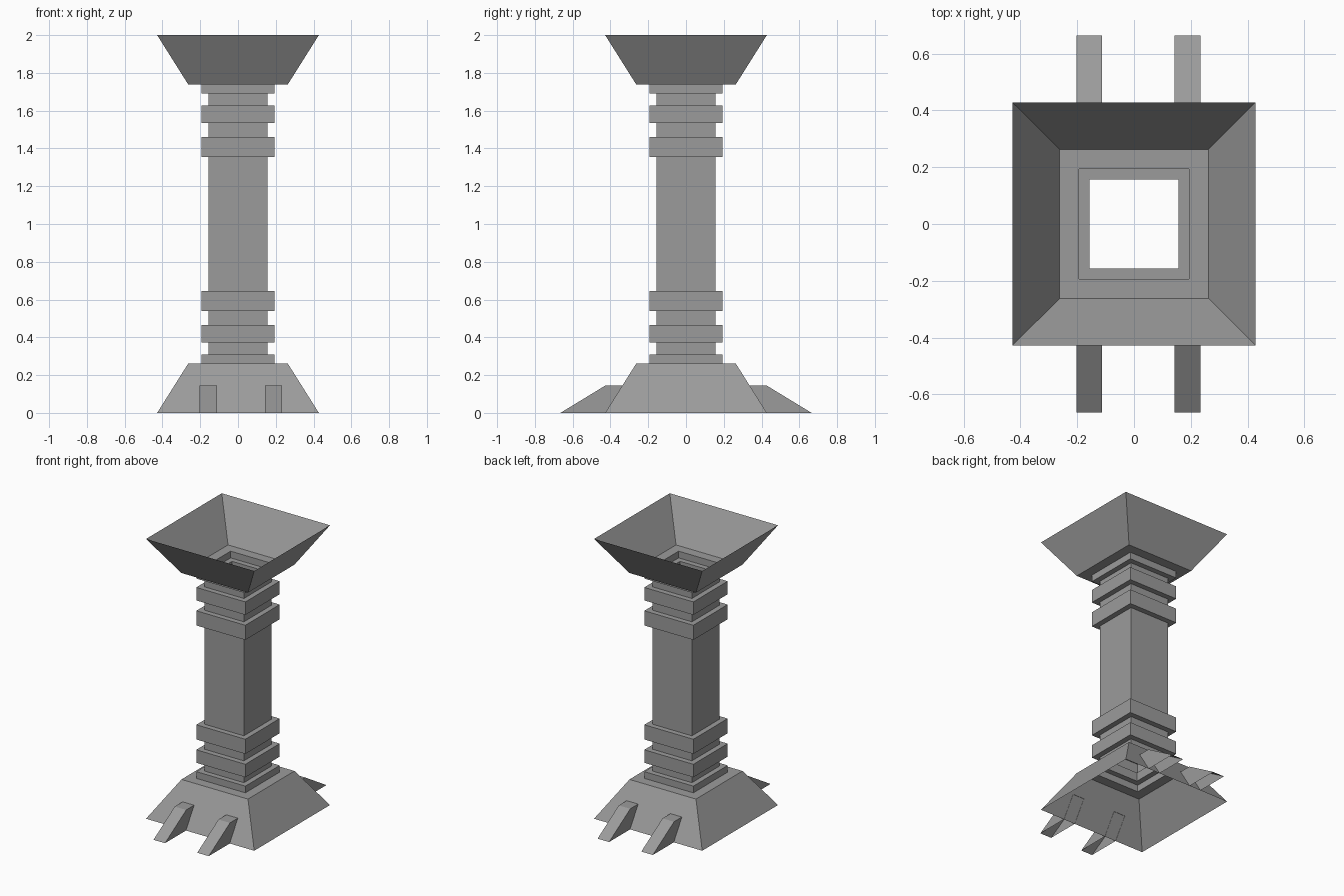
import bpy

if "Cube" in bpy.data.objects:
    bpy.data.objects.remove(bpy.data.objects["Cube"])

# Dark grey finish
stone = bpy.data.materials.new("dark_grey")
stone.diffuse_color = (0.33, 0.33, 0.33, 1)
stone.use_nodes = True
stone.node_tree.nodes["Principled BSDF"].inputs["Base Color"].default_value = stone.diffuse_color

def make(name, verts, faces):
    mesh = bpy.data.meshes.new(name)
    mesh.from_pydata(verts, [], faces)
    mesh.update()
    mesh.materials.append(stone)
    ob = bpy.data.objects.new(name, mesh)
    bpy.context.collection.objects.link(ob)
    return ob

def square_shell(name, profile):
    """Open square tube following (half width, height) pairs from bottom to top."""
    corners = [(-1, -1), (1, -1), (1, 1), (-1, 1)]
    verts = [(sx * r, sy * r, z) for r, z in profile for sx, sy in corners]
    faces = []
    for i in range(len(profile) - 1):
        for k in range(4):
            a, b = i * 4 + k, i * 4 + (k + 1) % 4
            faces.append((a, b, b + 4, a + 4))
    return make(name, verts, faces)

# Hollow pedestal: flared foot, neck, two bands, then the same upside down
FOOT, LEDGE, BAND, SHAFT = 0.428, 0.263, 0.194, 0.156
lower = [(FOOT, 0), (LEDGE, 0.262), (BAND, 0.262), (BAND, 0.31), (SHAFT, 0.31)]
for z0, z1 in ((0.373, 0.466), (0.54, 0.645)):
    lower += [(SHAFT, z0), (BAND, z0), (BAND, z1), (SHAFT, z1)]
upper = [(r, 2 - z) for r, z in reversed(lower)]
square_shell("pedestal", lower + upper)

# Wedge feet, open underneath and against the base, mirrored front to back
side = [(-0.426, 0), (-0.665, 0), (-0.425, 0.146), (-0.334, 0.146)]
for name, x0, x1 in (("left_foot", -0.203, -0.112), ("right_foot", 0.143, 0.234)):
    verts = [(x, y, z) for x in (x0, x1) for y, z in side]
    # two sides, the slope and the flat top
    faces = [(0, 1, 2, 3), (7, 6, 5, 4), (5, 6, 2, 1), (6, 7, 3, 2)]
    foot = make(name, verts, faces)
    mirror = foot.modifiers.new("front_back", "MIRROR")
    mirror.use_axis = (False, True, False)
    mirror.use_mirror_merge = False
